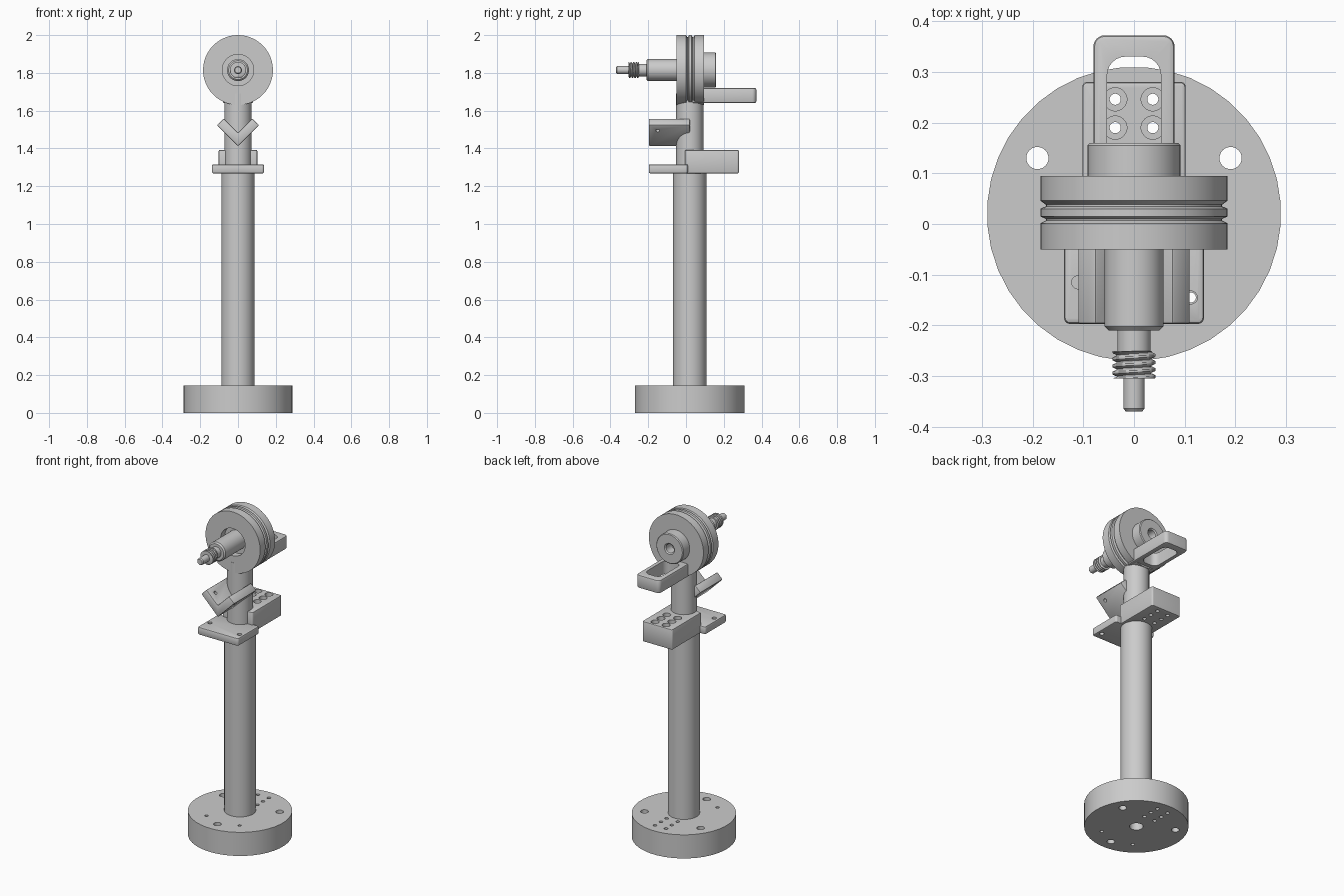
import bpy, bmesh, math
from mathutils import Matrix, Vector

if "Cube" in bpy.data.objects:
    bpy.data.objects.remove(bpy.data.objects["Cube"])

grey = bpy.data.materials.new("plain_grey")
grey.diffuse_color = (0.6, 0.6, 0.6, 1)
grey.use_nodes = True
grey.node_tree.nodes["Principled BSDF"].inputs["Base Color"].default_value = grey.diffuse_color
CY = 0.02      # y of the column axis
WZ = 1.815     # height of the wheel axis


def finish(name, bm):
    bmesh.ops.remove_doubles(bm, verts=bm.verts, dist=1e-5)
    bmesh.ops.recalc_face_normals(bm, faces=bm.faces)
    me = bpy.data.meshes.new(name)
    bm.to_mesh(me)
    bm.free()
    me.materials.append(grey)
    ob = bpy.data.objects.new(name, me)
    bpy.context.collection.objects.link(ob)
    return ob


def smooth(ob, angle=30):
    bpy.ops.object.select_all(action='DESELECT')
    ob.select_set(True)
    bpy.context.view_layer.objects.active = ob
    bpy.ops.object.shade_smooth_by_angle(angle=math.radians(angle))


def lathe(name, profile, n=48, axis='z', at=(0, 0, 0), wobble=None):
    """Turn (distance along axis, radius) pairs round the axis."""
    bm = bmesh.new()
    rings = []
    for t, r in profile:
        ring = []
        for i in range(n):
            a = 2 * math.pi * (i + 0.5) / n
            rr = r + (wobble(t, a) if wobble and r else 0)
            c, s = rr * math.cos(a), rr * math.sin(a)
            ring.append(bm.verts.new(Vector(at) + Vector((c, s, t) if axis == 'z' else (c, t, s))))
        rings.append(ring)
    for p, q in zip(rings, rings[1:]):
        for i in range(n):
            j = (i + 1) % n
            bm.faces.new((p[i], p[j], q[j], q[i]))
    return finish(name, bm)


def rod(name, r, z0, z1, x, y, n=20):
    return lathe(name, [(z0, 0), (z0, r), (z1, r), (z1, 0)], n, 'z', (x, y, 0))


def prism(name, pts, lo, hi, axis='z'):
    """Extrude an outline along z (xy points) or y (xz points)."""
    bm = bmesh.new()
    put = (lambda p, t: (p[0], p[1], t)) if axis == 'z' else (lambda p, t: (p[0], t, p[1]))
    a, b = [[bm.verts.new(put(p, t)) for p in pts] for t in (lo, hi)]
    bm.faces.new(a)
    bm.faces.new(b)
    for i in range(len(pts)):
        j = (i + 1) % len(pts)
        bm.faces.new((a[i], a[j], b[j], b[i]))
    return finish(name, bm)


def rounded(x0, x1, y0, y1, r, k=6):
    """Rectangle outline with rounded corners."""
    out = []
    for cx, cy, q in ((x1 - r, y1 - r, 0), (x0 + r, y1 - r, 1), (x0 + r, y0 + r, 2), (x1 - r, y0 + r, 3)):
        for i in range(k + 1):
            a = (q + i / k) * math.pi / 2
            out.append((cx + r * math.cos(a), cy + r * math.sin(a)))
    return out


def apply_mods(ob):
    dg = bpy.context.evaluated_depsgraph_get()
    me = bpy.data.meshes.new_from_object(ob.evaluated_get(dg))
    ob.modifiers.clear()
    ob.data = me


def bevel(ob, w, seg=3):
    m = ob.modifiers.new("bevel", 'BEVEL')
    m.width, m.segments, m.limit_method, m.angle_limit = w, seg, 'ANGLE', math.radians(40)
    apply_mods(ob)


def cut(ob, cutters):
    for c in cutters:
        m = ob.modifiers.new("cut", 'BOOLEAN')
        m.operation, m.solver, m.object = 'DIFFERENCE', 'EXACT', c
    bpy.context.view_layer.update()
    apply_mods(ob)
    for c in cutters:
        bpy.data.objects.remove(c)


grid = [(x, y) for x in (-0.037, 0.037) for y in (0.134, 0.19, 0.246)]

# round base with bolt holes, pin holes and a grid of six
base = lathe("base", [(0.06, 0), (0.06, 0.038), (0, 0.038), (0, 0.29), (0.145, 0.29), (0.145, 0)], 40, at=(0, CY, 0))
holes = [rod("c", 0.011, -0.05, 0.2, x, y) for x, y in grid]
for deg in (30, 150, 270):
    a = math.radians(deg)
    holes.append(rod("c", 0.022, -0.05, 0.2, 0.22 * math.cos(a), CY + 0.22 * math.sin(a)))
holes += [rod("c", 0.01, -0.05, 0.2, x, -0.145) for x in (-0.112, 0.112)]
cut(base, holes)
smooth(base)

# stepped column
column = lathe("column", [(0.14, 0), (0.14, 0.088), (1.27, 0.088), (1.29, 0.072), (1.69, 0.072), (1.69, 0)],
               48, at=(0, CY, 0))
smooth(column)

# front shelf plate
shelf = prism("front_shelf", rounded(-0.138, 0.138, -0.197, 0.01, 0.012), 1.268, 1.316)
bevel(shelf, 0.008, 2)
cut(shelf, [rod("c", 0.013, 1.2, 1.4, -0.11, -0.115), rod("c", 0.013, 1.2, 1.4, 0.112, -0.145)])
smooth(shelf)

# rear block with counterbored holes
block = prism("rear_block", rounded(-0.102, 0.102, -0.005, 0.28, 0.01), 1.268, 1.392)
bevel(block, 0.006, 2)
cut(block, [rod("c", 0.011, 1.2, 1.45, x, y) for x, y in grid])
cut(block, [rod("c", 0.023, 1.365, 1.45, x, y) for x, y in grid])
smooth(block)

# V-shaped rest with a cross hole in each wing
rest = prism("v_rest", [(0, 1.412), (0.112, 1.523), (0.076, 1.558), (0, 1.483), (-0.076, 1.558), (-0.112, 1.523)],
             -0.197, 0.02, 'y')
bevel(rest, 0.005, 2)
pins = []
for s in (-1, 1):
    p = rod("c", 0.01, -0.1, 0.1, 0, 0)
    p.matrix_world = Matrix.Translation((s * 0.065, -0.15, 1.513)) @ Matrix.Rotation(-s * math.pi / 4, 4, 'Y')
    pins.append(p)
cut(rest, pins)
smooth(rest)

# rear loop with a rounded slot
loop = prism("rear_loop", rounded(-0.08, 0.08, 0.03, 0.372, 0.022), 1.64, 1.72)
bevel(loop, 0.008, 2)
cut(loop, [prism("c", rounded(-0.053, 0.053, 0.12, 0.33, 0.036), 1.6, 1.76)])
smooth(loop)

# grooved wheel with a front recess
at = (0, 0, WZ)
wheel = lathe("wheel", [(-0.01, 0), (-0.01, 0.083), (-0.05, 0.083), (-0.05, 0.185), (0.001, 0.185),
                        (0.007, 0.174), (0.010, 0.174), (0.015, 0.185), (0.030, 0.185), (0.035, 0.174),
                        (0.038, 0.174), (0.046, 0.185), (0.095, 0.185), (0.095, 0)], 64, 'y', at)
smooth(wheel, 25)

# rear hub with centre hole
hub = lathe("rear_hub", [(0.08, 0), (0.08, 0.092), (0.155, 0.092), (0.16, 0.087), (0.16, 0.034),
                         (0.154, 0.027), (0.10, 0.027), (0.10, 0)], 48, 'y', at)
smooth(hub)

# front shaft, neck and tip
shaft = lathe("front_shaft", [(0.0, 0), (0.0, 0.058), (-0.202, 0.058), (-0.21, 0.05), (-0.21, 0.033),
                              (-0.30, 0.033), (-0.30, 0.021), (-0.364, 0.021), (-0.37, 0.016), (-0.37, 0)],
              40, 'y', at)
smooth(shaft)

# helical thread on the neck
PITCH = 0.014


def ridge(t, a):
    f = (t / PITCH + a / (2 * math.pi)) % 1
    return 0.010 * min(1, 1.5 * (1 - abs(2 * f - 1)))


steps = [-0.25 - 0.055 * i / 40 for i in range(41)]
thread = lathe("thread", [(steps[0], 0)] + [(t, 0.033) for t in steps] + [(steps[-1], 0)], 32, 'y', at, ridge)
smooth(thread, 40)
